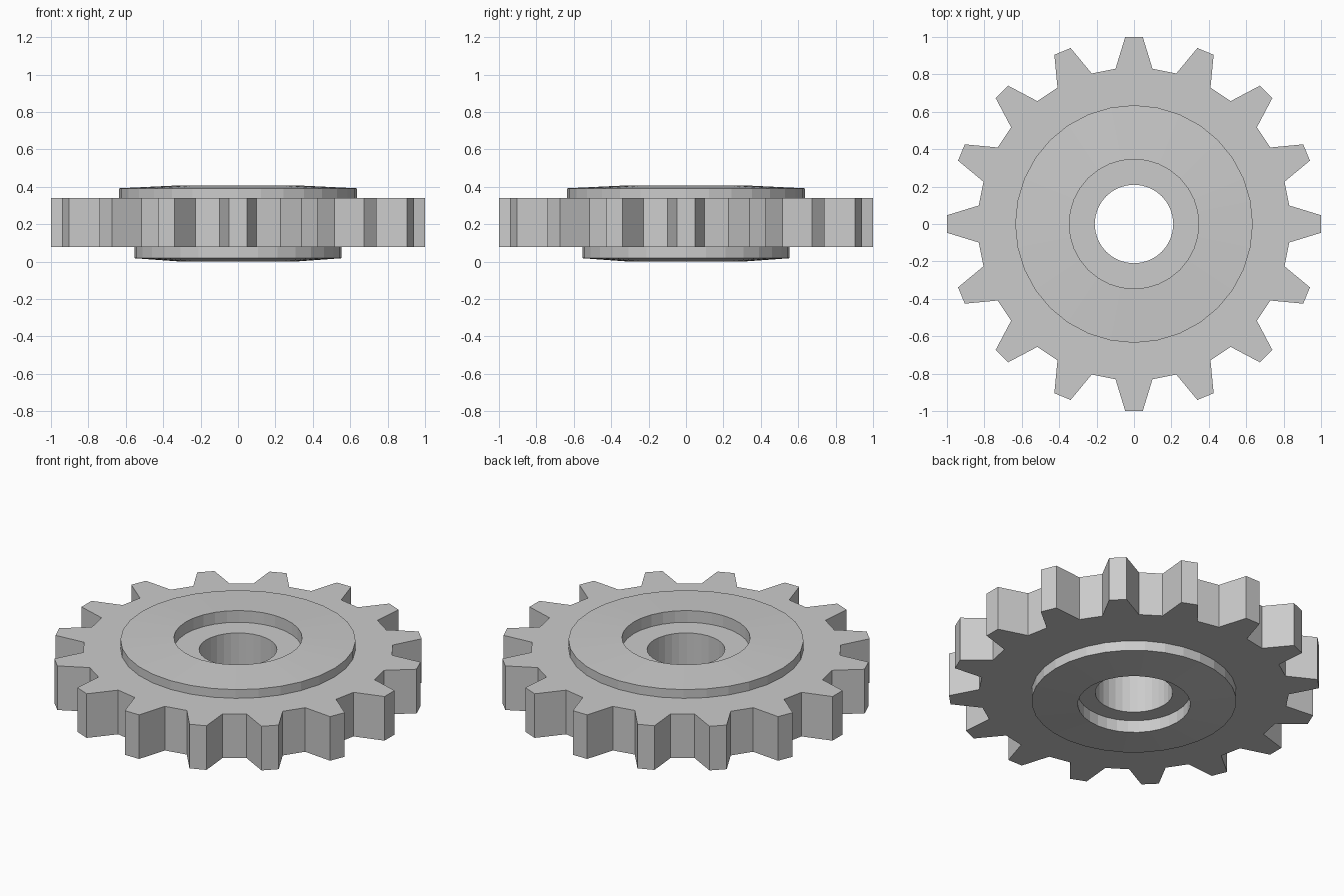
import bpy, bmesh
from math import sin, cos, radians

if "Cube" in bpy.data.objects:
    bpy.data.objects.remove(bpy.data.objects["Cube"])

TEETH = 16
SEGS = TEETH * 2
PITCH = 360 / TEETH
Z_BOT, Z_TOP = 0.077, 0.34
R_TOP, R_BOT = 0.635, 0.553

bm = bmesh.new()


def vert(r, deg, z):
    a = radians(deg)
    return bm.verts.new((r * cos(a), r * sin(a), z))


def ring(r, z):
    return [vert(r, i * 360 / SEGS, z) for i in range(SEGS)]


# Turned hub: upper boss, counterbore, bore, lower counterbore, lower boss
profile = [(R_TOP, Z_TOP), (R_TOP, 0.392), (0.346, 0.406), (0.346, 0.336),
           (0.21, 0.336), (0.21, 0.072), (0.304, 0.072), (0.304, 0.0),
           (R_BOT, 0.018), (R_BOT, Z_BOT)]
rings = [ring(r, z) for r, z in profile]
for a, b in zip(rings, rings[1:]):
    for i in range(SEGS):
        j = (i + 1) % SEGS
        bm.faces.new((a[i], a[j], b[j], b[i]))

# Tooth outline: root, tip, tip, root for every tooth
tooth = [(0.836, -6.8), (1.0, -2.7), (1.0, 2.7), (0.836, 6.8)]


def outline(z):
    return [vert(r, t * PITCH + d, z) for t in range(TEETH) for r, d in tooth]


top, bottom = outline(Z_TOP), outline(Z_BOT)
n = len(top)
for i in range(n):
    j = (i + 1) % n
    bm.faces.new((bottom[i], bottom[j], top[j], top[i]))

# Flat gear faces joining the teeth to the hub
for rim, hub in ((top, rings[0]), (bottom, rings[-1])):
    for t in range(TEETH):
        a, b, c, d = rim[4 * t:4 * t + 4]
        nxt = rim[(4 * t + 4) % n]
        h0, h1, h2 = hub[2 * t], hub[2 * t + 1], hub[(2 * t + 2) % SEGS]
        for f in ((a, b, c, d), (h0, a, d), (h0, d, h1),
                  (h1, d, nxt), (h1, nxt, h2)):
            bm.faces.new(f)

bmesh.ops.recalc_face_normals(bm, faces=bm.faces)
mesh = bpy.data.meshes.new("gear_wheel")
bm.to_mesh(mesh)
bm.free()
bpy.context.collection.objects.link(bpy.data.objects.new("gear_wheel", mesh))
